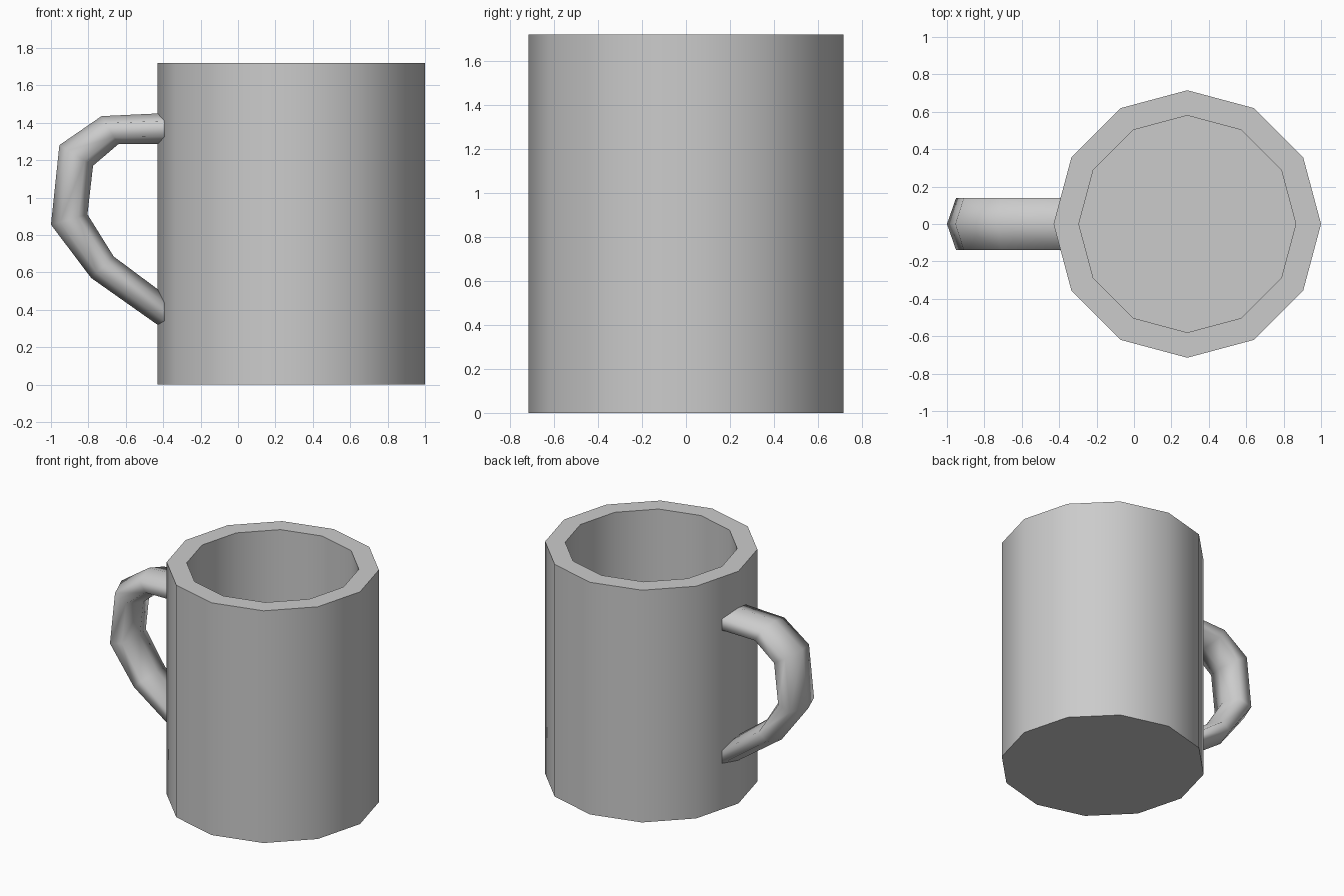
import bpy, bmesh, math
from mathutils import Vector

if "Cube" in bpy.data.objects:
    bpy.data.objects.remove(bpy.data.objects["Cube"])

SIDES = 12
CX = 0.285


def make_object(name, bm, angle):
    bmesh.ops.recalc_face_normals(bm, faces=bm.faces)
    me = bpy.data.meshes.new(name)
    bm.to_mesh(me)
    bm.free()
    ob = bpy.data.objects.new(name, me)
    bpy.context.collection.objects.link(ob)
    bpy.ops.object.select_all(action='DESELECT')
    ob.select_set(True)
    bpy.context.view_layer.objects.active = ob
    bpy.ops.object.shade_smooth_by_angle(angle=math.radians(angle))
    return ob


def loft(bm, rings):
    """Join equal-length rings of points with quads and cap both ends."""
    loops = [[bm.verts.new(p) for p in ring] for ring in rings]
    for a, b in zip(loops, loops[1:]):
        n = len(a)
        for i in range(n):
            j = (i + 1) % n
            bm.faces.new((a[i], a[j], b[j], b[i]))
    bm.faces.new(loops[0])
    bm.faces.new(loops[-1])


def cup_ring(r, z):
    return [(CX + r * math.cos(i * math.tau / SIDES),
             r * math.sin(i * math.tau / SIDES), z) for i in range(SIDES)]


# Cup body: outer wall, flat rim, inner wall and floor
bm = bmesh.new()
loft(bm, [cup_ring(r, z) for r, z in
          [(0.715, 0), (0.715, 1.72), (0.58, 1.72), (0.58, 0.14)]])
make_object("cup_body", bm, 40)

# Handle: hexagonal sections between outer and inner (x, z) profile points
outer = [(-0.36, 1.453), (-0.73, 1.435), (-0.955, 1.28),
         (-1.0, 0.855), (-0.785, 0.57), (-0.36, 0.27)]
inner = [(-0.36, 1.285), (-0.64, 1.285), (-0.775, 1.17),
         (-0.805, 0.91), (-0.665, 0.685), (-0.36, 0.458)]
HALF_WIDTH = 0.14 / math.sin(math.radians(60))


def handle_ring(o, i):
    o, i = Vector((o[0], 0, o[1])), Vector((i[0], 0, i[1]))
    mid, half = (o + i) / 2, (o - i) / 2
    return [mid + half * math.cos(k * math.tau / 6)
            + Vector((0, HALF_WIDTH * math.sin(k * math.tau / 6), 0))
            for k in range(6)]


bm = bmesh.new()
loft(bm, [handle_ring(o, i) for o, i in zip(outer, inner)])
make_object("handle", bm, 75)
